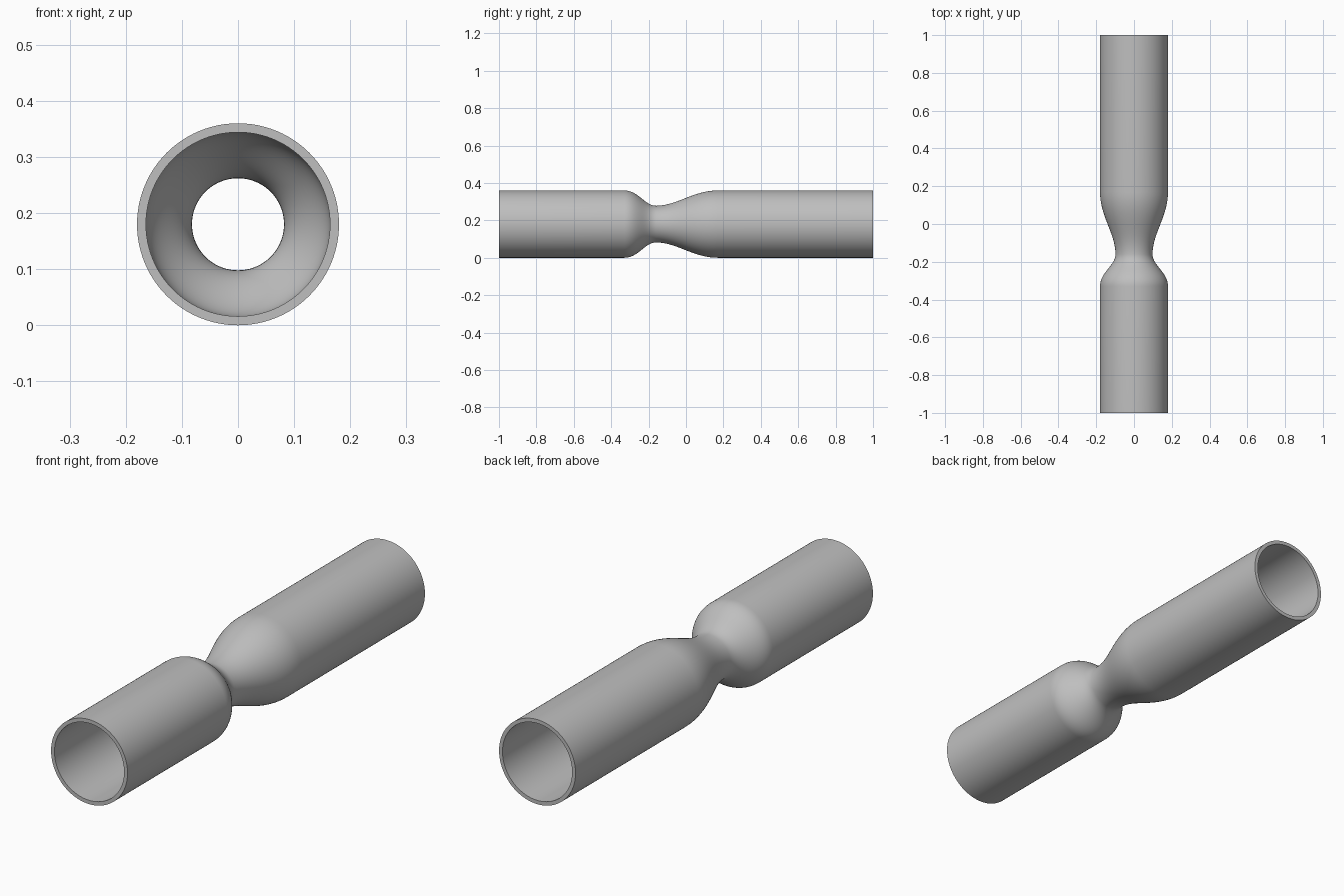
import bpy
import bmesh
import math
from mathutils import Vector
from mathutils.geometry import interpolate_bezier

cube = bpy.data.objects.get("Cube")
if cube:
    bpy.data.objects.remove(cube, do_unlink=True)

RADIUS, THROAT, WALL = 0.18, 0.098, 0.016
THROAT_Y = -0.16
SIDES = 96

grey = bpy.data.materials.new("plain grey")
grey.use_nodes = True
colour = (0.52, 0.52, 0.52, 1)
grey.diffuse_color = colour
grey.node_tree.nodes["Principled BSDF"].inputs["Base Color"].default_value = colour


def blend(y0, r0, y1, r1, handle0, handle1):
    """Smooth transition between two radii, level at both ends."""
    return interpolate_bezier(Vector((y0, r0)), Vector((y0 + handle0, r0)),
                              Vector((y1 - handle1, r1)), Vector((y1, r1)), 20)


# Outer wall profile: (position along y, radius)
converging = blend(-0.33, RADIUS, THROAT_Y, THROAT, 0.075, 0.06)
diverging = blend(THROAT_Y, THROAT, 0.17, RADIUS, 0.11, 0.13)
outer = [Vector(p[:2]) for p in
         [Vector((-1, RADIUS))] + converging + diverging[1:] + [Vector((1, RADIUS))]]

# Inner wall: the outer profile moved inwards by the wall thickness
inner = []
for i, p in enumerate(outer):
    along = (outer[min(i + 1, len(outer) - 1)] - outer[max(i - 1, 0)]).normalized()
    inner.append(p + WALL * Vector((along.y, -along.x)))
inner[0].x, inner[-1].x = -1, 1
profile = outer + inner[::-1]

# Revolve the closed wall section about the tube axis
bm = bmesh.new()
rings = []
for k in range(SIDES):
    a = math.tau * k / SIDES
    rings.append([bm.verts.new((r * math.cos(a), y, RADIUS + r * math.sin(a)))
                  for y, r in profile])
for k in range(SIDES):
    here, there = rings[k], rings[(k + 1) % SIDES]
    for i in range(len(profile)):
        j = (i + 1) % len(profile)
        bm.faces.new((here[i], here[j], there[j], there[i]))
bmesh.ops.recalc_face_normals(bm, faces=bm.faces)
mesh = bpy.data.meshes.new("venturi_tube")
bm.to_mesh(mesh)
bm.free()
mesh.materials.append(grey)

tube = bpy.data.objects.new("venturi_tube", mesh)
bpy.context.collection.objects.link(tube)
bpy.ops.object.select_all(action="DESELECT")
tube.select_set(True)
bpy.context.view_layer.objects.active = tube
bpy.ops.object.shade_smooth_by_angle(angle=math.radians(35))
